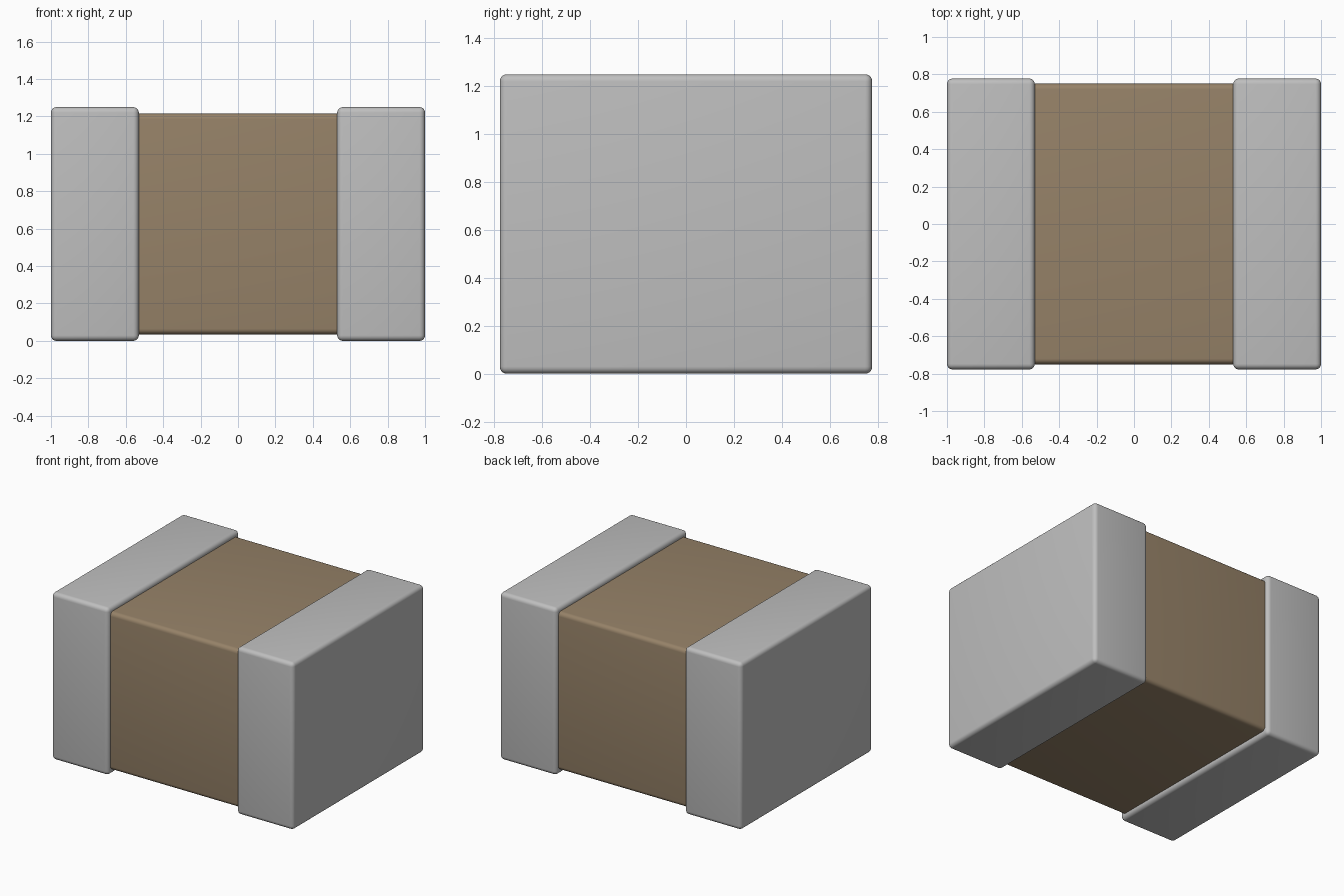
import bpy
import math

# Remove the default object
cube = bpy.data.objects.get("Cube")
if cube:
    bpy.data.objects.remove(cube, do_unlink=True)

HEIGHT = 1.25
EDGE_RADIUS = 0.03


def make_material(name, color):
    mat = bpy.data.materials.new(name)
    mat.use_nodes = True
    mat.diffuse_color = color
    bsdf = next(n for n in mat.node_tree.nodes if n.type == 'BSDF_PRINCIPLED')
    bsdf.inputs["Base Color"].default_value = color
    return mat


def rounded_box(name, x_centre, size, mat):
    """Box centred on mid height, with filleted edges."""
    bpy.ops.mesh.primitive_cube_add(size=1, location=(x_centre, 0, HEIGHT / 2))
    box = bpy.context.object
    box.name = name
    box.scale = size
    bpy.ops.object.transform_apply(location=False, rotation=False, scale=True)
    bevel = box.modifiers.new("fillet", 'BEVEL')
    bevel.width = EDGE_RADIUS
    bevel.segments = 5
    bpy.ops.object.modifier_apply(modifier=bevel.name)
    bpy.ops.object.shade_smooth_by_angle(angle=math.radians(30))
    box.data.materials.append(mat)
    return box


ceramic = make_material("brown ceramic", (0.305, 0.223, 0.138, 1))
metal = make_material("grey metal", (0.52, 0.52, 0.52, 1))

# Central block, running slightly inside both caps
rounded_box("ceramic_body", 0, (1.94, 1.50, 1.18), ceramic)

# End caps, mirrored left and right
for side, sign in (("left", 1), ("right", -1)):
    rounded_box(side + "_end_cap", sign * 0.765, (0.47, 1.555, HEIGHT), metal)
